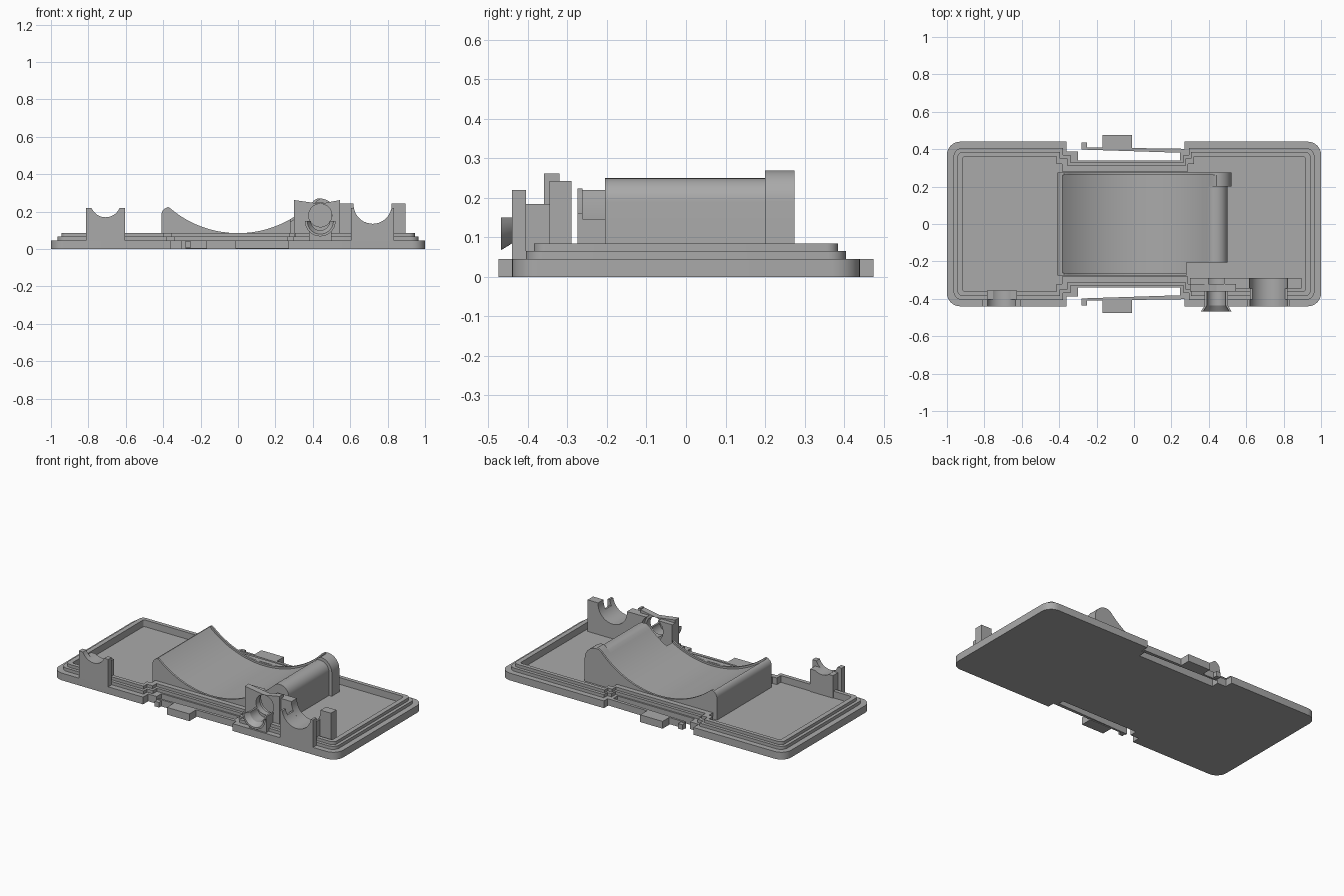
import bpy, bmesh, math

old = bpy.data.objects.get("Cube")
if old:
    bpy.data.objects.remove(old, do_unlink=True)

grey = bpy.data.materials.new("plain grey")
grey.use_nodes = True
grey.diffuse_color = (0.4, 0.4, 0.4, 1)
grey.node_tree.nodes["Principled BSDF"].inputs["Base Color"].default_value = (0.4, 0.4, 0.4, 1)


def finish(name, bm):
    bmesh.ops.recalc_face_normals(bm, faces=bm.faces)
    mesh = bpy.data.meshes.new(name)
    bm.to_mesh(mesh)
    bm.free()
    mesh.materials.append(grey)
    obj = bpy.data.objects.new(name, mesh)
    bpy.context.collection.objects.link(obj)
    bpy.ops.object.select_all(action='DESELECT')
    obj.select_set(True)
    bpy.context.view_layer.objects.active = obj
    bpy.ops.object.shade_smooth_by_angle(angle=math.radians(30))
    return obj


def loft(name, loops):
    """Closed solid through loops that share a vertex count."""
    bm = bmesh.new()
    rings = [[bm.verts.new(p) for p in loop] for loop in loops]
    n = len(rings[0])
    for a, b in zip(rings, rings[1:]):
        for i in range(n):
            j = (i + 1) % n
            bm.faces.new((a[i], a[j], b[j], b[i]))
    bm.faces.new(rings[0][::-1])
    bm.faces.new(rings[-1])
    return finish(name, bm)


def prism(name, profile, y0, y1):
    return loft(name, [[(x, y, z) for x, z in profile] for y in (y0, y1)])


def box(name, x0, x1, y0, y1, z0, z1):
    return prism(name, [(x0, z0), (x1, z0), (x1, z1), (x0, z1)], y0, y1)


def outline(z, X, Y, xr, dr, xl, dl, ys, yn, r):
    """Rounded rectangle with a stepped notch on both long sides."""
    def corner(sx):
        angles = [math.pi / 2 * i / 8 for i in range(9)]
        return [(sx * (X - r + r * math.cos(a)), Y - r + r * math.sin(a)) for a in angles]
    half = corner(1) + [(xr, Y), (xr, ys), (xr - dr, ys), (xr - dr, yn),
                        (xl + dl, yn), (xl + dl, ys), (xl, ys), (xl, Y)] + corner(-1)[::-1]
    return [(x, y, z) for x, y in half] + [(x, -y, z) for x, y in half[::-1]]


# Tray: base flange, two rim steps, sunken floor
flange = (1, .44, .27, .025, -.36, .06, .388, .34, .07)
step = (.965, .405, .295, .03, -.38, .04, .37, .33, .045)
lip = (.945, .385, .305, .03, -.395, .04, .35, .312, .03)
well = (.915, .36, .32, .03, -.415, .03, .32, .28, .012)
loft("tray", [outline(z, *s) for z, s in (
    (0, flange), (.046, flange), (.046, step), (.066, step),
    (.066, lip), (.085, lip), (.085, well), (.042, well))])


# Saddle: concave top between a low left ridge and a tall right horn
def saddle_slice(name, y0, y1, radius, right, horn):
    left, left_r, left_z = -.365, .045, .18
    xs = [left - left_r * math.cos(math.pi / 2 * i / 8) for i in range(9)]
    end = min(right, .44)
    xs += [left + (end - left) * i / 48 for i in range(1, 49)]
    if right > end:
        xs += [.44 + horn * math.sin(math.pi / 2 * i / 10) for i in range(1, 11)]
    top = []
    for x in xs:
        z = .645 - math.sqrt(radius ** 2 - x ** 2)
        if x < left + .03:
            z = min(z, left_z + math.sqrt(max(0, left_r ** 2 - (x - left) ** 2)))
        if x > .4:
            cap = math.sqrt(max(0, horn ** 2 - max(0, x - .44) ** 2))
            z = min(z, .19 + cap)
        top.append((x, z))
    prism(name, [(xs[-1], .03), (xs[0], .03)] + top, y0, y1)


saddle_slice("saddle_front_edge", -.275, -.262, .56, .28, .08)
saddle_slice("saddle_front", -.262, -.205, .572, .28, .08)
saddle_slice("saddle_middle", -.205, .2, .572, .5, .06)
saddle_slice("saddle_back", .2, .262, .572, .52, .08)
saddle_slice("saddle_back_edge", .262, .275, .56, .52, .08)


# Cradles: upright plates with a round bite out of the top
def cradle(name, x0, x1, y0, y1, top, cx, cz, r, z0=.02):
    reach = math.sqrt(max(0, r * r - (cz - top) ** 2))
    a = math.atan2(top - cz, reach)
    sweep = math.pi + 2 * a
    bite = [(cx + r * math.cos(a - sweep * i / 20), cz + r * math.sin(a - sweep * i / 20))
            for i in range(21)]
    prism(name, [(x0, z0), (x1, z0), (x1, top)] + bite + [(x0, top)], y0, y1)


cradle("left_cradle_front", -.812, -.605, -.44, -.405, .22, -.708, .251, .081)
cradle("left_cradle_inner", -.785, -.625, -.405, -.355, .185, -.708, .251, .081)
cradle("right_cradle_front", .605, .835, -.44, -.405, .22, .72, .237, .102)
cradle("right_cradle_inner", .62, .82, -.405, -.34, .185, .72, .237, .102)
cradle("right_cradle_back", .545, .895, -.345, -.29, .243, .72, .237, .102)
cradle("port_plate_front", .30, .545, -.36, -.32, .262, .44, .18, .062)
cradle("port_plate_back", .30, .545, -.32, -.29, .243, .44, .18, .075)


# Port trough: half tube that flares at its mouth
def half_ring(y, inner, outer, cz=.15):
    angles = [math.pi + math.pi * i / 20 for i in range(21)]
    arc = [(math.cos(a), math.sin(a)) for a in angles]
    return ([(.44 + outer * c, y, cz + outer * s) for c, s in arc] +
            [(.44 + inner * c, y, cz + inner * s) for c, s in arc[::-1]])


loft("port_trough", [half_ring(-.36, .05, .062), half_ring(-.435, .05, .062),
                     half_ring(-.468, .07, .082)])
cradle("port_support", .38, .5, -.43, -.36, .14, .44, .15, .056)

# Side latches in the notches, one on each long side
for side, s in (("back", 1), ("front", -1)):
    arm = [(.275, .38), (.275, .402), (-.28, .41), (-.28, .398)]
    loft(side + "_latch_arm", [[(x, s * y, z) for x, y in arm] for z in (.004, .046)])
    box(side + "_latch_tab", -.168, -.01, s * .4, s * .475, 0, .046)
    box(side + "_latch_hook", -.28, -.25, s * .4, s * .437, .008, .04)
